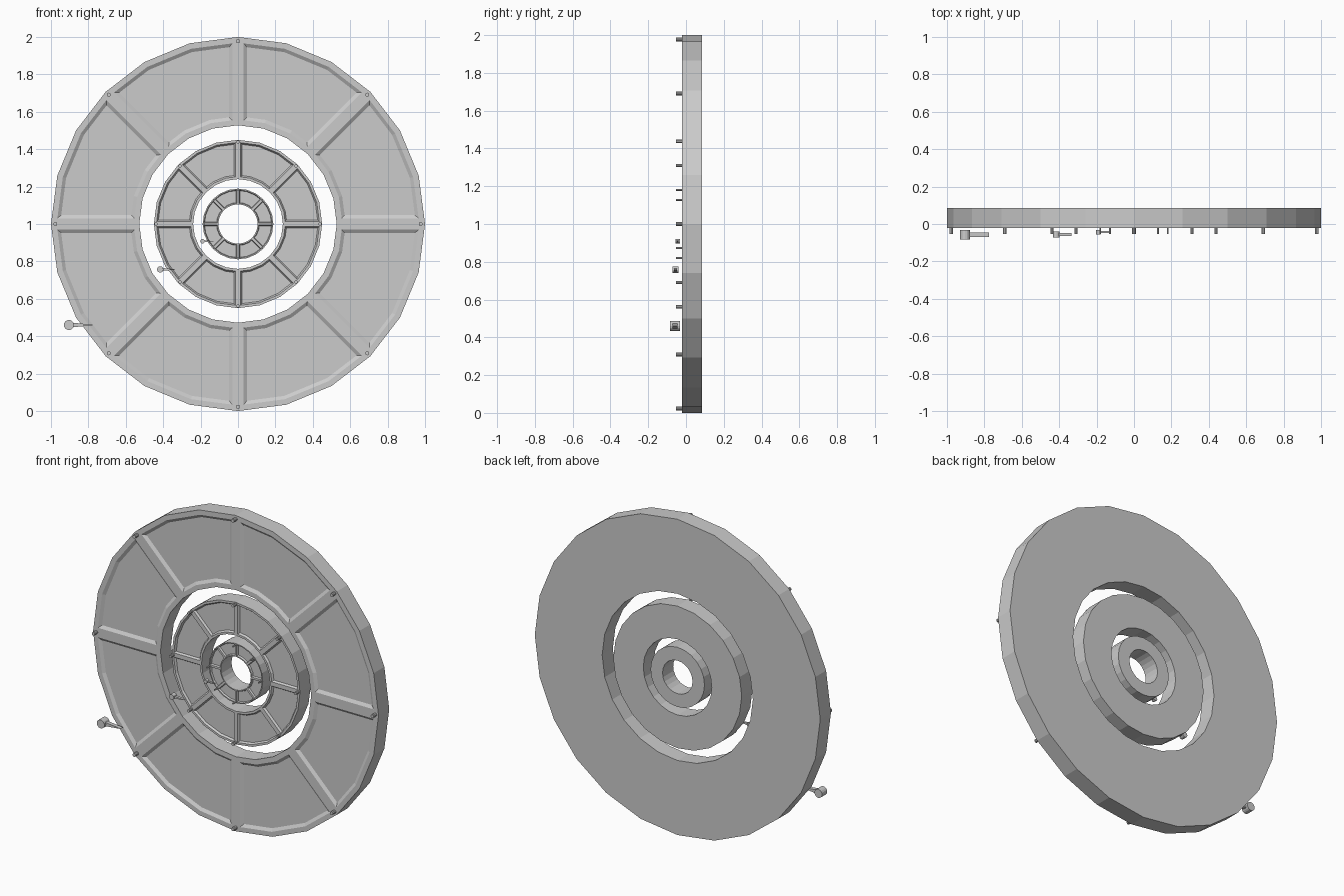
import bpy, bmesh
from math import sin, cos, pi
from mathutils import Matrix, Vector

if "Cube" in bpy.data.objects:
    bpy.data.objects.remove(bpy.data.objects["Cube"])

CZ = 1.0                      # height of the common wheel centre
FRONT, BACK = -0.022, 0.085   # faces of every ring


def finish(bm, name):
    bmesh.ops.recalc_face_normals(bm, faces=bm.faces)
    me = bpy.data.meshes.new(name)
    bm.to_mesh(me)
    bm.free()
    ob = bpy.data.objects.new(name, me)
    bpy.context.collection.objects.link(ob)
    return ob


# Ring with eight recessed panels on the front
def ring(name, ro, ri, border, bevel, depth=0.012, n=24):
    bm = bmesh.new()

    def loop(r, y):
        return [bm.verts.new((r * sin(2 * pi * i / n), y, CZ + r * cos(2 * pi * i / n)))
                for i in range(n)]

    loops = [loop(ro, FRONT), loop(ri, FRONT), loop(ri, BACK), loop(ro, BACK)]
    front = []
    for k in range(4):
        a, b = loops[k], loops[(k + 1) % 4]
        for i in range(n):
            j = (i + 1) % n
            f = bm.faces.new((a[i], a[j], b[j], b[i]))
            if k == 0:
                front.append(f)
    bmesh.ops.recalc_face_normals(bm, faces=bm.faces)
    per = n // 8
    for p in range(8):
        panel = front[p * per:(p + 1) * per]
        for t in (border, bevel):
            bmesh.ops.inset_region(bm, faces=panel, thickness=t, depth=0,
                                   use_even_offset=True, use_boundary=True)
        for v in {v for f in panel for v in f.verts}:
            v.co.y += depth
    return finish(bm, name)


# Cylinder pointing along y
def add_cyl(bm, x, z, r, y0, y1, seg):
    m = Matrix.Translation((x, (y0 + y1) / 2, z)) @ Matrix.Rotation(pi / 2, 4, 'X')
    bmesh.ops.create_cone(bm, cap_ends=True, segments=seg, radius1=r, radius2=r,
                          depth=y1 - y0, matrix=m)


# Eight marker pegs around the rim
def pegs(name, radius, r):
    bm = bmesh.new()
    for i in range(8):
        a = i * pi / 4
        add_cyl(bm, radius * sin(a), CZ + radius * cos(a), r, -0.053, FRONT + 0.01, 10)
    return finish(bm, name)


# Pointer: round knob with a tapering flapper
def pointer(name, x, z, r, yc, tip):
    bm = bmesh.new()
    add_cyl(bm, x, z, r, yc - r * 0.95, yc + r * 0.95, 16)
    h = r * 0.45
    base = x + r * 0.8
    sec = [(base, -h), (tip, -h * 0.08), (tip, h * 0.08), (base, h)]
    lo = [bm.verts.new((px, yc - h, z + pz)) for px, pz in sec]
    hi = [bm.verts.new((px, yc + h, z + pz)) for px, pz in sec]
    bm.faces.new(lo)
    bm.faces.new(hi)
    for i in range(4):
        j = (i + 1) % 4
        bm.faces.new((lo[i], lo[j], hi[j], hi[i]))
    return finish(bm, name)


# Three nested wheels
ring("outer_wheel", 1.0, 0.528, 0.030, 0.018)
ring("middle_wheel", 0.450, 0.240, 0.0135, 0.008)
ring("inner_wheel", 0.189, 0.105, 0.0065, 0.0035)

pegs("outer_pegs", 0.977, 0.011)
pegs("middle_pegs", 0.438, 0.009)
pegs("inner_pegs", 0.181, 0.005)

pointer("outer_pointer", -0.904, 0.46, 0.027, -0.058, -0.775)
pointer("middle_pointer", -0.416, 0.757, 0.017, -0.056, -0.333)
pointer("inner_pointer", -0.19, 0.908, 0.012, -0.044, -0.130)
